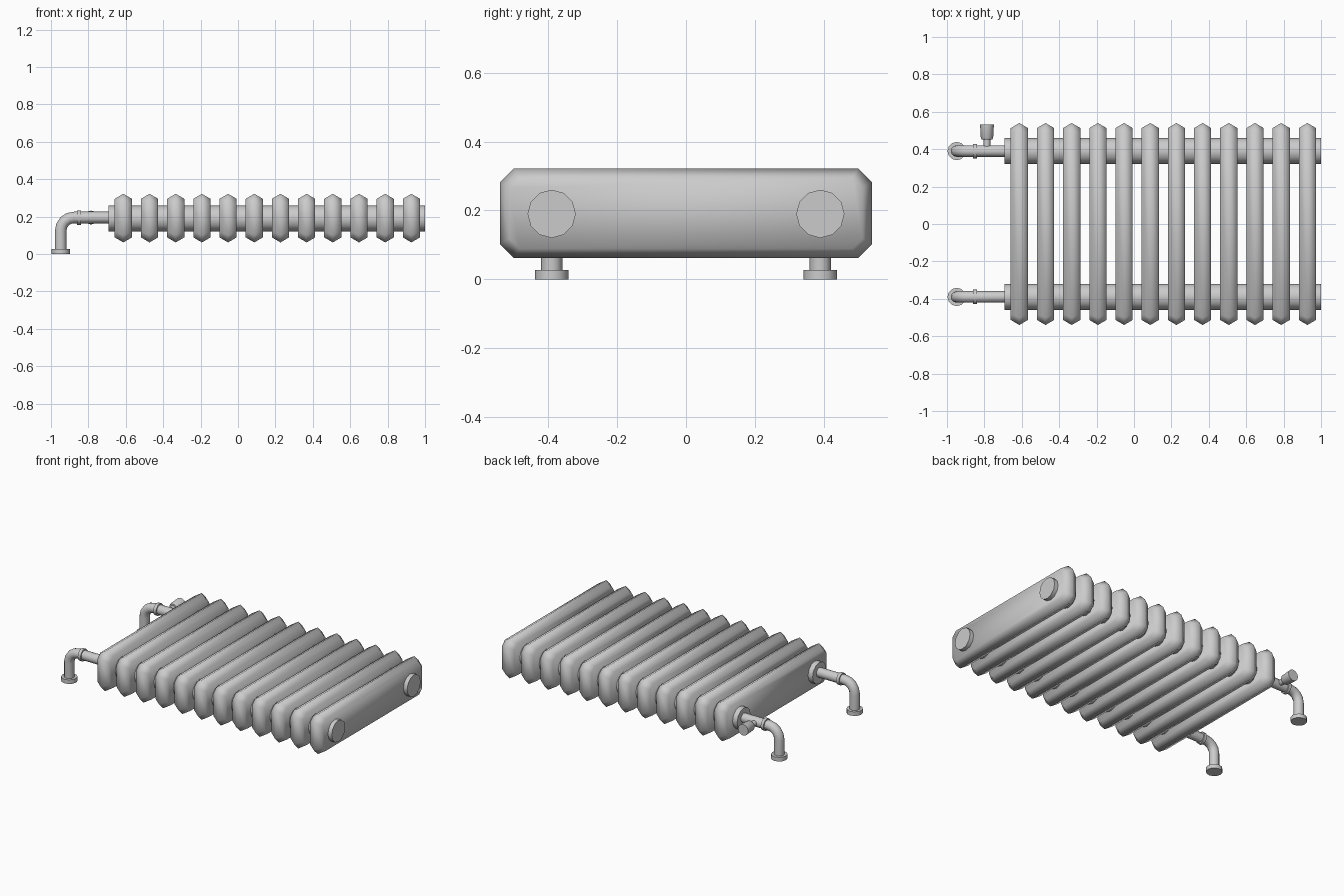
import bpy, bmesh, math
from mathutils import Vector

if "Cube" in bpy.data.objects:
    bpy.data.objects.remove(bpy.data.objects["Cube"])

PIPE_Z, PIPE_Y = 0.19, 0.39

metal = bpy.data.materials.new("light_grey_metal")
metal.diffuse_color = (0.6, 0.6, 0.6, 1)
metal.use_nodes = True
metal.node_tree.nodes["Principled BSDF"].inputs["Base Color"].default_value = metal.diffuse_color


def make_object(name, bm, angle=None):
    bmesh.ops.recalc_face_normals(bm, faces=bm.faces)
    mesh = bpy.data.meshes.new(name)
    bm.to_mesh(mesh)
    bm.free()
    mesh.materials.append(metal)
    ob = bpy.data.objects.new(name, mesh)
    bpy.context.collection.objects.link(ob)
    mesh.shade_smooth()
    if angle:
        mesh.set_sharp_from_angle(angle=math.radians(angle))
    return ob


def loft(name, rings, angle=None):
    """Skin a list of closed rings and cap both ends."""
    bm = bmesh.new()
    loops = [[bm.verts.new(p) for p in ring] for ring in rings]
    n = len(loops[0])
    for a, b in zip(loops, loops[1:]):
        for i in range(n):
            j = (i + 1) % n
            bm.faces.new((a[i], a[j], b[j], b[i]))
    bm.faces.new(loops[0])
    bm.faces.new(loops[-1])
    return make_object(name, bm, angle)


def ring(centre, direction, r, n=12):
    """Circle around centre, facing a direction in the xz plane or along y."""
    d = Vector(direction).normalized()
    u = Vector((1, 0, 0)) if abs(d.y) > 0.9 else Vector((0, 1, 0))
    v = d.cross(u)
    c = Vector(centre)
    return [c + r * (math.cos(t) * u + math.sin(t) * v)
            for t in (2 * math.pi * i / n for i in range(n))]


def fin_outline(x, hy, hz, c):
    """Rectangle with cut corners, lying in the yz plane."""
    pts = [(hy, hz - c), (hy - c, hz), (c - hy, hz), (-hy, hz - c),
           (-hy, c - hz), (c - hy, -hz), (hy - c, -hz), (hy, c - hz)]
    return [(x, y, PIPE_Z + 0.002 + z) for y, z in pts]


# Radiator sections, pointed along the rim
for i in range(12):
    x = -0.613 + 0.14 * i
    loft(f"section_{i + 1}", [fin_outline(x - 0.046, 0.513, 0.103, 0.03),
                              fin_outline(x, 0.54, 0.13, 0.04),
                              fin_outline(x + 0.046, 0.513, 0.103, 0.03)])

for side, y in (("front", -PIPE_Y), ("back", PIPE_Y)):
    # Header pipe through all sections
    loft(f"{side}_header_pipe",
         [ring((x, y, PIPE_Z), (1, 0, 0), 0.07) for x in (-0.692, 1.0)], 40)

    # Connecting pipe with elbow down to the floor
    x0, bend, zc = -0.948, 0.07, PIPE_Z + 0.005
    path = [ring((x0, y, 0.01), (0, 0, 1), 0.031)]
    for k in range(5):
        t = math.pi / 2 * k / 4
        path.append(ring((x0 + bend * (1 - math.cos(t)), y, zc - bend + bend * math.sin(t)),
                         (math.sin(t), 0, math.cos(t)), 0.031))
    path.append(ring((-0.68, y, zc), (1, 0, 0), 0.031))
    loft(f"{side}_elbow_pipe", path, 40)

    # Collar and floor flange
    loft(f"{side}_collar",
         [ring((x, y, zc), (1, 0, 0), 0.039) for x in (-0.86, -0.84)], 40)
    loft(f"{side}_floor_flange",
         [ring((x0, y, z), (0, 0, 1), 0.049) for z in (0, 0.027)], 40)

# Valve on the back pipe
loft("valve_stem", [ring((-0.786, y, 0.195), (0, 1, 0), 0.018) for y in (0.40, 0.46)], 40)
loft("valve_knob", [ring((-0.786, y, 0.195), (0, 1, 0), r)
                    for y, r in ((0.452, 0.028), (0.46, 0.033), (0.532, 0.037))], 40)
